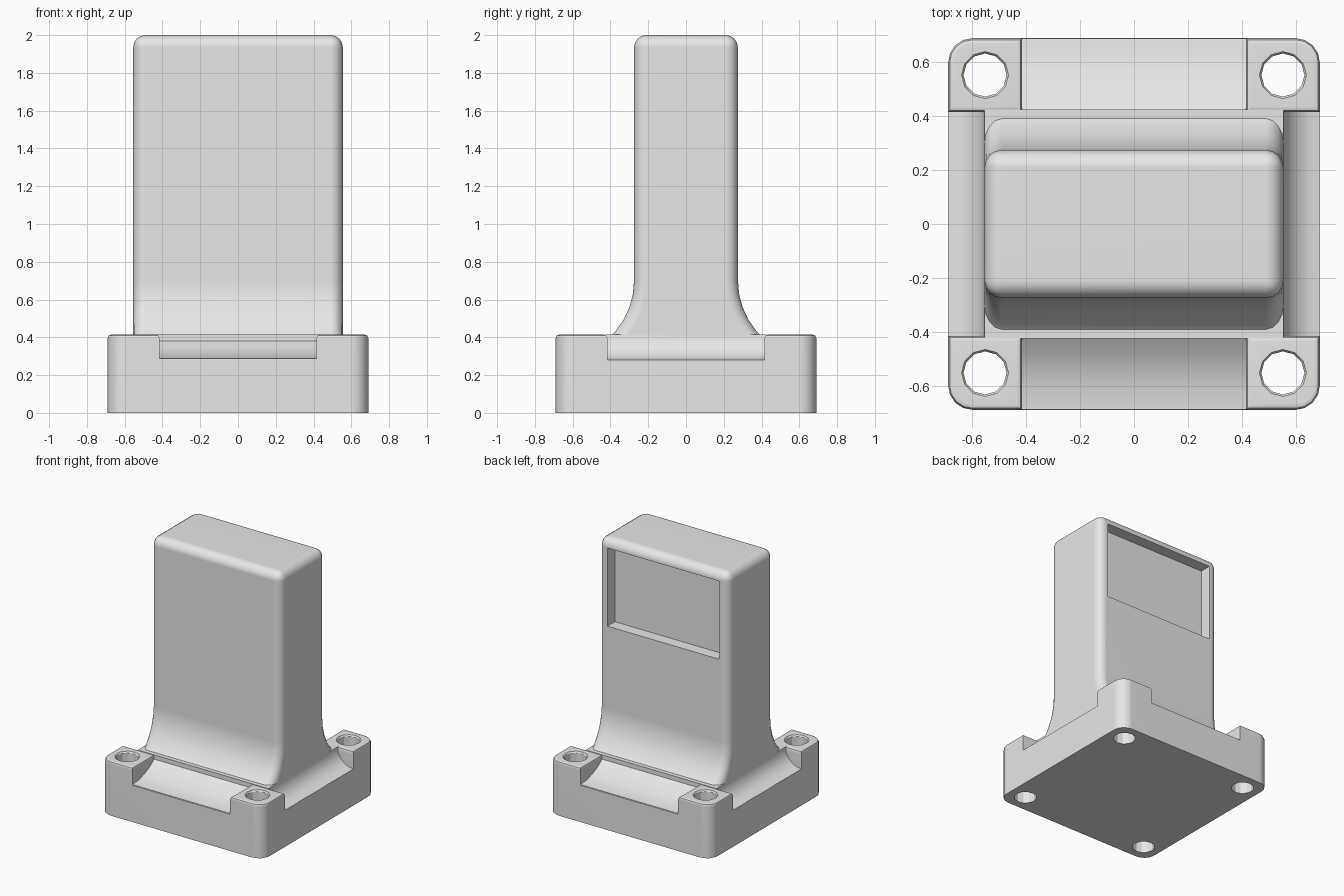
import bpy, bmesh
from math import sin, cos, pi, radians

if "Cube" in bpy.data.objects:
    bpy.data.objects.remove(bpy.data.objects["Cube"])

grey = bpy.data.materials.new("plain_grey")
grey.use_nodes = True
grey.diffuse_color = (0.8, 0.8, 0.8, 1)
grey.node_tree.nodes["Principled BSDF"].inputs["Base Color"].default_value = grey.diffuse_color

HALF = 0.69          # base half width
PLATE = 0.28         # top of the base plate
PAD = 0.415          # top of the corner pads and their inner edge
COL_X, COL_Y, TOP = 0.555, 0.275, 2.0


def finish(bm, name):
    bmesh.ops.recalc_face_normals(bm, faces=bm.faces)
    mesh = bpy.data.meshes.new(name)
    bm.to_mesh(mesh)
    bm.free()
    mesh.materials.append(grey)
    obj = bpy.data.objects.new(name, mesh)
    bpy.context.collection.objects.link(obj)
    return obj


def bevel(bm, edges, width, segments):
    bmesh.ops.bevel(bm, geom=edges, offset=width, segments=segments,
                    profile=0.5, affect='EDGES', clamp_overlap=True)


def box_mesh(lo, hi):
    bm = bmesh.new()
    bmesh.ops.create_cube(bm, size=1)
    for v in bm.verts:
        v.co = [(a + b) / 2 + c * (b - a) for a, b, c in zip(lo, hi, v.co)]
    return bm


def prism(name, profile, axis, half):
    """Extrude a 2D profile symmetrically along x or y."""
    bm = bmesh.new()
    place = (lambda p, s: (s, p[0], p[1])) if axis == 'X' else (lambda p, s: (p[0], s, p[1]))
    face = bm.faces.new([bm.verts.new(place(p, -half)) for p in profile])
    ext = bmesh.ops.extrude_face_region(bm, geom=[face])
    for v in ext["geom"]:
        if isinstance(v, bmesh.types.BMVert):
            v.co["XYZ".index(axis)] = half
    return bm


def cone(start, end, r1, r2, axis):
    """Twelve-sided cutter between two points along z or y."""
    bm = bmesh.new()
    i = "XYZ".index(axis)
    length = end[i] - start[i]
    bmesh.ops.create_cone(bm, cap_ends=True, segments=12, radius1=r1, radius2=r2, depth=abs(length))
    for v in bm.verts:
        x, y, z = v.co
        t = z / abs(length) + 0.5
        v.co = ((start[0] + x, start[1] + y, start[2] + t * length) if axis == 'Z'
                else (start[0] + x, start[1] + t * length, start[2] + y))
    return finish(bm, "hole_cutter")


def boolean(target, tool, operation):
    mod = target.modifiers.new("cut", 'BOOLEAN')
    mod.operation, mod.object, mod.solver = operation, tool, 'EXACT'
    bpy.context.view_layer.objects.active = target
    bpy.ops.object.modifier_apply(modifier=mod.name)
    bpy.data.objects.remove(tool)


def arc(cx, cz, r, steps):
    """Concave quarter arc from the wall down to the floor."""
    return [(cx - r * cos(a), cz - r * sin(a)) for a in (pi / 2 * i / steps for i in range(steps + 1))]


# Base block with rounded corners, then a cross slot leaving four pads
bm = box_mesh((-HALF, -HALF, 0), (HALF, HALF, PAD))
bevel(bm, [e for e in bm.edges if abs(e.verts[0].co.z - e.verts[1].co.z) > 0.1], 0.09, 4)
bracket = finish(bm, "bracket")
for hx, hy in ((PAD, 1), (1, PAD)):
    boolean(bracket, finish(box_mesh((-hx, -hy, PLATE), (hx, hy, 1)), "slot_cutter"), 'DIFFERENCE')

# Soften the pad tops
bm = bmesh.new()
bm.from_mesh(bracket.data)
bmesh.ops.dissolve_limit(bm, angle_limit=0.01, verts=bm.verts, edges=bm.edges)
bevel(bm, [e for e in bm.edges if min(v.co.z for v in e.verts) > PAD - 0.001], 0.02, 2)
bm.to_mesh(bracket.data)
bm.free()

# Column with flared foot on front and back
reach = HALF - 0.002
side = [(COL_Y, TOP)] + arc(reach, 0.70, reach - COL_Y, 9)
side = [(y, max(z, PLATE + 0.001)) for y, z in side] + [(reach, 0.1)]
bm = prism("column", side + [(-y, z) for y, z in reversed(side)], 'X', COL_X)
rounded = [e for e in bm.edges
           if min(v.co.z for v in e.verts) > TOP - 0.01
           or (abs(e.verts[0].co.x - e.verts[1].co.x) < 0.01
               and min(v.co.z for v in e.verts) > PLATE)]
bevel(bm, rounded, 0.065, 4)
boolean(bracket, finish(bm, "column"), 'UNION')

# Small fillets along the two narrow sides
rim = arc(HALF - 0.001, PAD, HALF - COL_X - 0.001, 5)
rim = [(x, max(z, PLATE + 0.001)) for x, z in rim] + [(HALF - 0.001, 0.15)]
bm = prism("side_fillet", rim + [(-x, z) for x, z in reversed(rim)], 'Y', PAD + 0.01)
boolean(bracket, finish(bm, "side_fillet"), 'UNION')

# Shallow pocket in the back
boolean(bracket, finish(box_mesh((-0.475, COL_Y - 0.09, 1.33), (0.475, 0.5, 1.93)), "pocket_cutter"),
        'DIFFERENCE')

# Mounting holes through the pads and the column, with chamfered mouths
for sx in (-1, 1):
    x = sx * 0.333
    boolean(bracket, cone((x, -0.5, 1.59), (x, 0.5, 1.59), 0.086, 0.086, 'Y'), 'DIFFERENCE')
    boolean(bracket, cone((x, -COL_Y - 0.01, 1.59), (x, -COL_Y + 0.02, 1.59), 0.1, 0.08, 'Y'), 'DIFFERENCE')
    for sy in (-1, 1):
        x2, y2 = sx * 0.553, sy * 0.553
        boolean(bracket, cone((x2, y2, -0.1), (x2, y2, 0.6), 0.08, 0.08, 'Z'), 'DIFFERENCE')
        boolean(bracket, cone((x2, y2, PAD - 0.02), (x2, y2, PAD + 0.01), 0.074, 0.094, 'Z'), 'DIFFERENCE')

# Smooth the rounds and keep the flats crisp
bpy.ops.object.select_all(action='DESELECT')
bracket.select_set(True)
bpy.context.view_layer.objects.active = bracket
bpy.ops.object.shade_smooth_by_angle(angle=radians(27))
weighted = bracket.modifiers.new("weighted_normals", 'WEIGHTED_NORMAL')
weighted.keep_sharp = True
